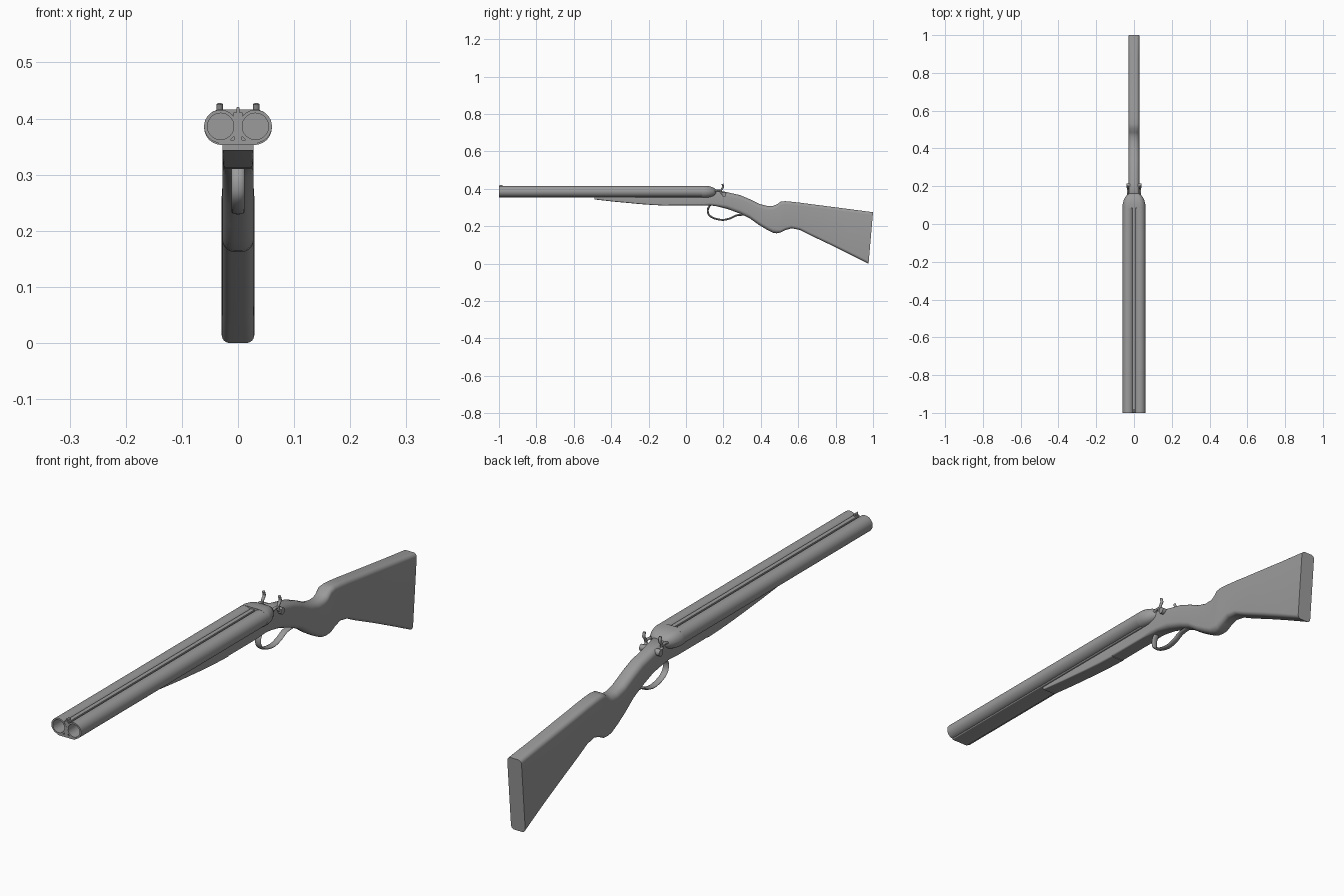
import bpy, bmesh
from math import sin, cos, pi, radians
from mathutils import Vector

if "Cube" in bpy.data.objects:
    bpy.data.objects.remove(bpy.data.objects["Cube"])

grey = bpy.data.materials.new("plain grey")
grey.use_nodes = True
colour = (0.33, 0.33, 0.33, 1)
grey.diffuse_color = colour
grey.node_tree.nodes["Principled BSDF"].inputs["Base Color"].default_value = colour


def skin(name, rings, angle=35):
    """Join a row of equal rings into a capped, smooth-shaded solid."""
    bm = bmesh.new()
    rows = [[bm.verts.new(p) for p in ring] for ring in rings]
    n = len(rows[0])
    for a, b in zip(rows, rows[1:]):
        for i in range(n):
            j = (i + 1) % n
            bm.faces.new((a[i], a[j], b[j], b[i]))
    bm.faces.new(rows[0])
    bm.faces.new(rows[-1])
    bmesh.ops.recalc_face_normals(bm, faces=bm.faces)
    mesh = bpy.data.meshes.new(name)
    bm.to_mesh(mesh)
    bm.free()
    mesh.materials.append(grey)
    mesh.shade_smooth()
    mesh.set_sharp_from_angle(angle=radians(angle))
    obj = bpy.data.objects.new(name, mesh)
    bpy.context.collection.objects.link(obj)
    return obj


def smooth_path(points, steps=5):
    """Catmull-Rom curve through the points."""
    p = [Vector(q) for q in points]
    p = [2 * p[0] - p[1]] + p + [2 * p[-1] - p[-2]]
    out = []
    for a, b, c, d in zip(p, p[1:], p[2:], p[3:]):
        for k in range(steps):
            t = k / steps
            out.append(0.5 * (2 * b + (c - a) * t + (2 * a - 5 * b + 4 * c - d) * t ** 2
                              + (3 * b - a - 3 * c + d) * t ** 3))
    return out + [p[-2]]


def rounded_ring(y, top, bottom, half, radius, lean=0, corner=6):
    """Rounded rectangle across the length; lean moves its lower edge back or forth."""
    ring = []
    height = top - bottom
    radius = min(radius, half, height / 2)
    for q, (sx, sz) in enumerate(((1, 1), (-1, 1), (-1, -1), (1, -1))):
        cx = sx * (half - radius)
        cz = (top + bottom) / 2 + sz * (height / 2 - radius)
        for k in range(corner + 1):
            a = pi / 2 * (q + k / corner)
            z = cz + radius * sin(a)
            ring.append((cx + radius * cos(a), y + lean * (top - z) / height, z))
    return ring


def loft(name, stations, angle=35):
    return skin(name, [rounded_ring(*s) for s in stations], angle)


def lathe(name, profile, x, z, segments=32):
    """Turn (radius, y) points about a lengthwise axis."""
    turn = [2 * pi * i / segments for i in range(segments)]
    return skin(name, [[(x + r * cos(a), y, z + r * sin(a)) for a in turn]
                       for r, y in profile])


def sweep(name, points, x, half_x, thick, segments=12):
    """Oval bar along a path of (y, z) points; thick may taper to its end."""
    path = smooth_path(points)
    rings = []
    for i, p in enumerate(path):
        t = (path[min(i + 1, len(path) - 1)] - path[max(i - 1, 0)]).normalized()
        ring = []
        for k in range(segments):
            a = 2 * pi * k / segments
            off = thick * sin(a)
            ring.append((x + half_x * cos(a), p.x - t.y * off, p.y + t.x * off))
        rings.append(ring)
    return skin(name, rings, 60)


def rod(name, x0, x1, y, z, r, segments=20):
    """Cylinder lying across the model."""
    return skin(name, [[(x, y + r * cos(2 * pi * i / segments), z + r * sin(2 * pi * i / segments))
                        for i in range(segments)] for x in (x0, x1)])


AXIS = 0.386

# Barrels, with the bores open at the front
for side, sx in (("left", 1), ("right", -1)):
    lathe(side + "_barrel", [(0.0235, -0.8), (0.0235, -1), (0.0295, -1), (0.0295, 0.1)],
          sx * 0.031, AXIS)

# Filler under and between the barrels, top rib and bead sight
loft("barrel_web", [(y, 0.392, 0.353, 0.007, 0.001) for y in (-1, 0.1)])
loft("under_rib", [(y, 0.3615, 0.353, 0.036, 0.004) for y in (-1, 0.1)])
loft("top_rib", [(y, 0.411, 0.385, 0.008, 0.001) for y in (-0.999, 0.1)])
loft("front_sight", [(-0.998, 0.421, 0.408, 0.003, 0.003),
                     (-0.98, 0.421, 0.408, 0.003, 0.003)])

# Rounded breech closing the barrels
loft("breech", [(0.085, 0.4165, 0.353, 0.0605, 0.031),
                (0.105, 0.4165, 0.353, 0.060, 0.031),
                (0.125, 0.414, 0.355, 0.055, 0.029),
                (0.142, 0.409, 0.36, 0.047, 0.024),
                (0.154, 0.402, 0.366, 0.037, 0.018),
                (0.162, 0.394, 0.372, 0.027, 0.01)], 50)

# Wooden fore-end, thinning toward the front
loft("fore_end", [(-0.488, 0.357, 0.343, 0.028, 0.003),
                  (-0.38, 0.357, 0.331, 0.028, 0.004),
                  (-0.25, 0.357, 0.319, 0.028, 0.005),
                  (-0.17, 0.357, 0.313, 0.028, 0.006),
                  (-0.094, 0.357, 0.31, 0.028, 0.006)])

# Receiver, grip and shoulder stock in one flowing body
outline = [(-0.094, 0.357, 0.312), (0.08, 0.357, 0.312), (0.13, 0.375, 0.311),
           (0.16, 0.395, 0.308), (0.22, 0.382, 0.293), (0.29, 0.366, 0.267),
           (0.34, 0.345, 0.243), (0.39, 0.32, 0.207), (0.435, 0.308, 0.18),
           (0.465, 0.309, 0.165), (0.485, 0.316, 0.162), (0.505, 0.331, 0.166),
           (0.53, 0.334, 0.179), (0.564, 0.331, 0.189), (0.61, 0.326, 0.18),
           (0.66, 0.319, 0.154), (0.77, 0.305, 0.102), (0.87, 0.292, 0.053)]
stations = []
for y, top, bottom in outline:
    radius = 0.006 if y < 0.1 else 0.014 if y < 0.2 else 0.022 if y < 0.5 else 0.016
    stations.append((y, top, bottom, 0.028, radius))
stations.append((1.0, 0.275, 0.0, 0.029, 0.014, -0.024))
loft("stock", stations, 50)

# Trigger guard loop
sweep("trigger_guard", [(0.13, 0.315), (0.117, 0.29), (0.122, 0.262), (0.15, 0.243),
                        (0.195, 0.234), (0.235, 0.242), (0.27, 0.258), (0.31, 0.262)],
      0, 0.012, 0.005)

# Paired hammers on pivots either side of the receiver
for side, sx in (("left", 1), ("right", -1)):
    rod(side + "_hammer_pivot", sx * 0.02, sx * 0.041, 0.203, 0.37, 0.012)
    sweep(side + "_hammer", [(0.203, 0.37), (0.186, 0.381), (0.19, 0.397),
                             (0.199, 0.41), (0.195, 0.426)], sx * 0.0325, 0.0055, 0.005)
    sweep(side + "_hammer_nose", [(0.19, 0.388), (0.172, 0.392), (0.155, 0.388)],
          sx * 0.0325, 0.005, 0.005)
